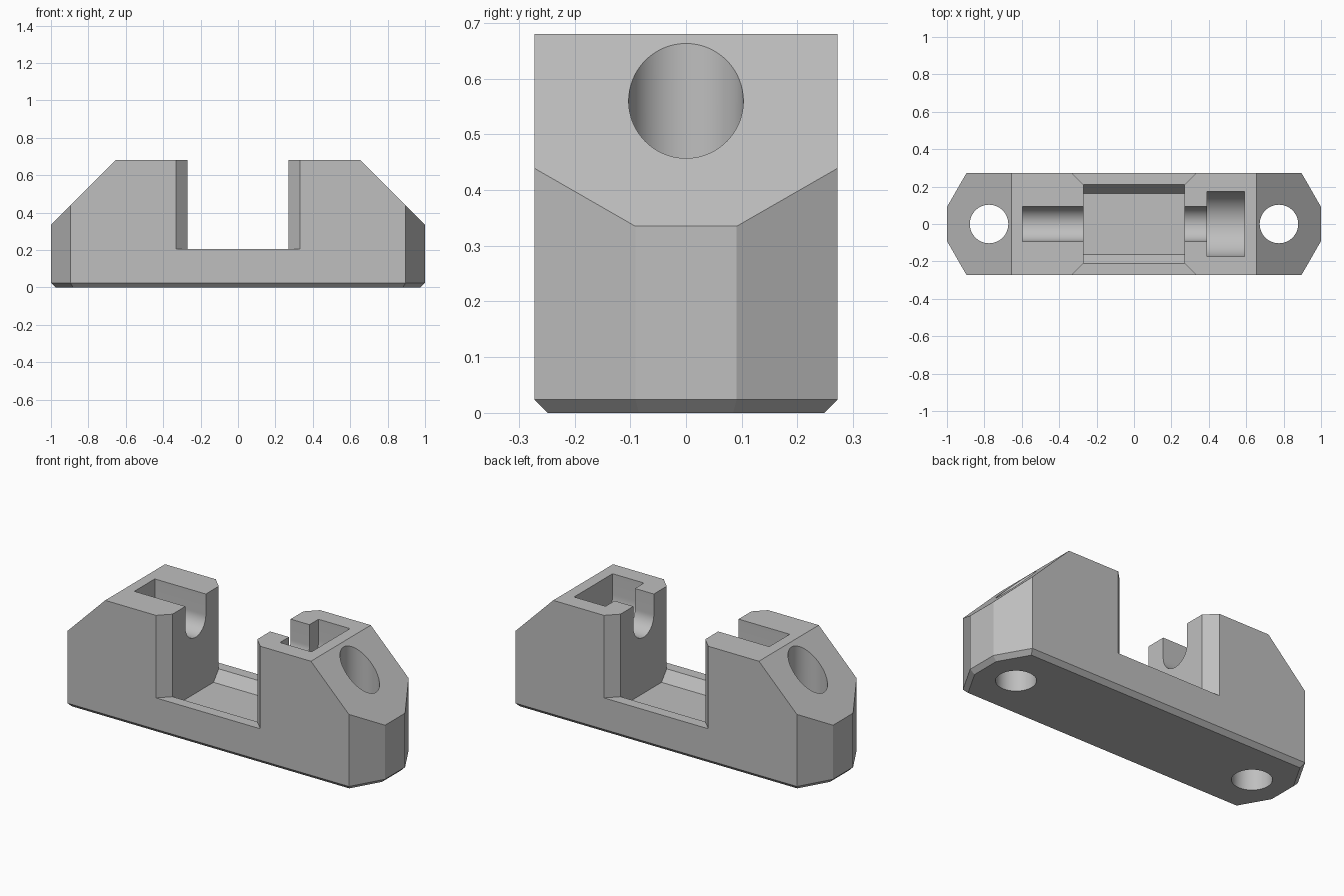
import bpy, bmesh, math
from mathutils import Vector

if "Cube" in bpy.data.objects:
    bpy.data.objects.remove(bpy.data.objects["Cube"], do_unlink=True)

HALF_Y, HEIGHT, BEVEL = 0.272, 0.68, 0.024
SLOT_X, LEDGE_Y, LEDGE_Z, FLOOR_Z = 0.27, 0.21, 0.205, 0.145
AXIS_Z = 0.56

grey = bpy.data.materials.new("plain grey")
grey.use_nodes = True
colour = (0.52, 0.52, 0.52, 1)
grey.diffuse_color = colour
grey.node_tree.nodes["Principled BSDF"].inputs["Base Color"].default_value = colour


def make_object(name, bm):
    bmesh.ops.recalc_face_normals(bm, faces=bm.faces)
    mesh = bpy.data.meshes.new(name)
    bm.to_mesh(mesh)
    bm.free()
    mesh.materials.append(grey)
    obj = bpy.data.objects.new(name, mesh)
    bpy.context.collection.objects.link(obj)
    return obj


def prism(name, profile, axis, low, high):
    """Extrude a closed profile along x (profile in y, z) or z (profile in x, y)."""
    bm = bmesh.new()
    place = (lambda a, b: (low, a, b)) if axis == "x" else (lambda a, b: (a, b, low))
    face = bm.faces.new([bm.verts.new(place(a, b)) for a, b in profile])
    moved = bmesh.ops.extrude_face_region(bm, geom=[face])["geom"]
    step = Vector((high - low, 0, 0) if axis == "x" else (0, 0, high - low))
    bmesh.ops.translate(bm, vec=step, verts=[v for v in moved if isinstance(v, bmesh.types.BMVert)])
    return make_object(name, bm)


def channel_profile(radius, steps=32):
    """Round-bottomed channel, open at the top."""
    arc = [(radius * math.cos(math.pi + math.pi * i / steps),
            AXIS_Z + radius * math.sin(math.pi + math.pi * i / steps)) for i in range(steps + 1)]
    return arc + [(radius, 1), (-radius, 1)]


# Body: a block trimmed by planes
bm = bmesh.new()
bmesh.ops.create_cube(bm, size=1)
bmesh.ops.scale(bm, vec=(2, 2 * HALF_Y, HEIGHT), verts=bm.verts)
bmesh.ops.translate(bm, vec=(0, 0, HEIGHT / 2), verts=bm.verts)
planes = []
for s in (-1, 1):
    planes.append(((s, 0, 0.335), Vector((s, 0, 1))))           # sloping shoulder
    sides = [((s, 0, BEVEL), Vector((s, 0, 0))), ((0, s * HALF_Y, BEVEL), Vector((0, s, 0)))]
    for t in (-1, 1):
        corner = ((s, t * 0.091, BEVEL), Vector((s * 0.181, t * 0.104, 0)).normalized())
        planes.append(corner)                                   # angled end corner
        sides.append(corner)
    planes += [(co, no - Vector((0, 0, 1))) for co, no in sides]  # bottom bevel
for co, no in planes:
    bmesh.ops.bisect_plane(bm, geom=bm.verts[:] + bm.edges[:] + bm.faces[:], dist=1e-6,
                           plane_co=co, plane_no=no, clear_outer=True)
    bmesh.ops.holes_fill(bm, edges=[e for e in bm.edges if e.is_boundary], sides=0)
body = make_object("mounting_block", bm)

# Central opening with flared mouths
flare_y = 0.3
flare_x = SLOT_X + flare_y - LEDGE_Y
quarter = [(SLOT_X, LEDGE_Y), (flare_x, flare_y)]
right = [(x, -y) for x, y in reversed(quarter)] + quarter
opening = right + [(-x, -y) for x, y in right]
cutters = [prism("opening_cutter", opening, "z", LEDGE_Z, 1)]

# Sunken floor with sloping sides
trough = [(-LEDGE_Y, 0.4), (-LEDGE_Y, LEDGE_Z), (-0.163, FLOOR_Z),
          (0.163, FLOOR_Z), (LEDGE_Y, LEDGE_Z), (LEDGE_Y, 0.4)]
cutters.append(prism("trough_cutter", trough, "x", -SLOT_X, SLOT_X))

# Bolt shaft channel and wider head pocket
cutters.append(prism("shaft_cutter", channel_profile(0.093), "x", -0.595, 0.45))
cutters.append(prism("head_cutter", channel_profile(0.175), "x", 0.39, 0.59))

# Vertical screw holes
circle = [(math.cos(math.tau * i / 64), math.sin(math.tau * i / 64)) for i in range(64)]
for s in (-1, 1):
    cutters.append(prism("screw_hole_cutter", [(s * 0.775 + 0.103 * c, 0.103 * d) for c, d in circle],
                         "z", -0.2, 1))

bpy.context.view_layer.objects.active = body
for cutter in cutters:
    cutter.hide_render = True
    cut = body.modifiers.new(cutter.name, "BOOLEAN")
    cut.operation, cut.solver, cut.object = "DIFFERENCE", "EXACT", cutter
    bpy.ops.object.modifier_apply(modifier=cut.name)
    bpy.data.objects.remove(cutter, do_unlink=True)

bpy.ops.object.select_all(action="DESELECT")
body.select_set(True)
bpy.ops.object.shade_smooth_by_angle(angle=math.radians(20))
